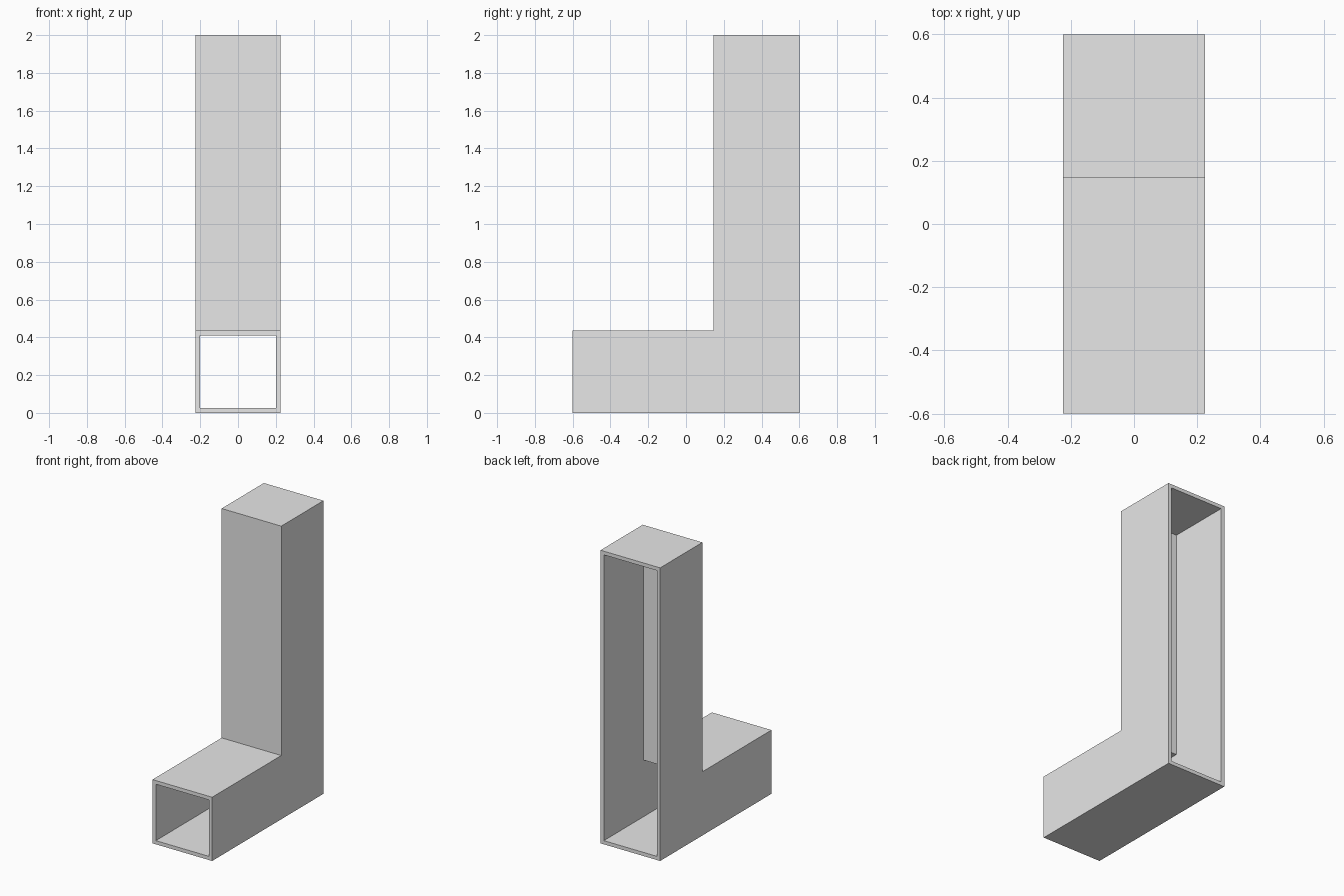
import bpy
import bmesh

cube = bpy.data.objects.get("Cube")
if cube:
    bpy.data.objects.remove(cube, do_unlink=True)

HALF_W, WALL = 0.225, 0.025
FRONT, BACK, TOP = -0.6, 0.6, 2.0
UPRIGHT_Y, LEDGE_Z = 0.145, 0.435
OPEN_EDGES = (1, 5)  # back and front mouths of the duct


def l_profile(inset):
    """L-shaped side outline (y, z); the mouths stay flush with the ends."""
    return [(FRONT, inset), (BACK, inset), (BACK, TOP - inset),
            (UPRIGHT_Y + inset, TOP - inset),
            (UPRIGHT_Y + inset, LEDGE_Z - inset), (FRONT, LEDGE_Z - inset)]


def add_skin(bm, inset):
    """Two L-shaped sides joined by strips, leaving the mouths open."""
    sides = []
    for x in (-HALF_W + inset, HALF_W - inset):
        sides.append([bm.verts.new((x, y, z)) for y, z in l_profile(inset)])
    left, right = sides
    for side in sides:
        bm.faces.new(side)
    n = len(left)
    for i in range(n):
        if i not in OPEN_EDGES:
            j = (i + 1) % n
            bm.faces.new((left[i], left[j], right[j], right[i]))
    return left, right


# Hollow L-shaped duct: outer skin, inner skin and the rims between them
bm = bmesh.new()
outer = add_skin(bm, 0)
inner = add_skin(bm, WALL)
for i in OPEN_EDGES:
    j = (i + 1) % len(outer[0])
    loops = [(s[0][i], s[0][j], s[1][j], s[1][i]) for s in (outer, inner)]
    for k in range(4):
        m = (k + 1) % 4
        bm.faces.new((loops[0][k], loops[0][m], loops[1][m], loops[1][k]))
bmesh.ops.recalc_face_normals(bm, faces=bm.faces[:])

mesh = bpy.data.meshes.new("l_shaped_duct")
bm.to_mesh(mesh)
bm.free()
duct = bpy.data.objects.new("l_shaped_duct", mesh)
bpy.context.collection.objects.link(duct)

# Plain grey material
grey = bpy.data.materials.new("light_grey")
grey.use_nodes = True
colour = (0.8, 0.8, 0.8, 1)
grey.diffuse_color = colour
grey.node_tree.nodes["Principled BSDF"].inputs["Base Color"].default_value = colour
mesh.materials.append(grey)
